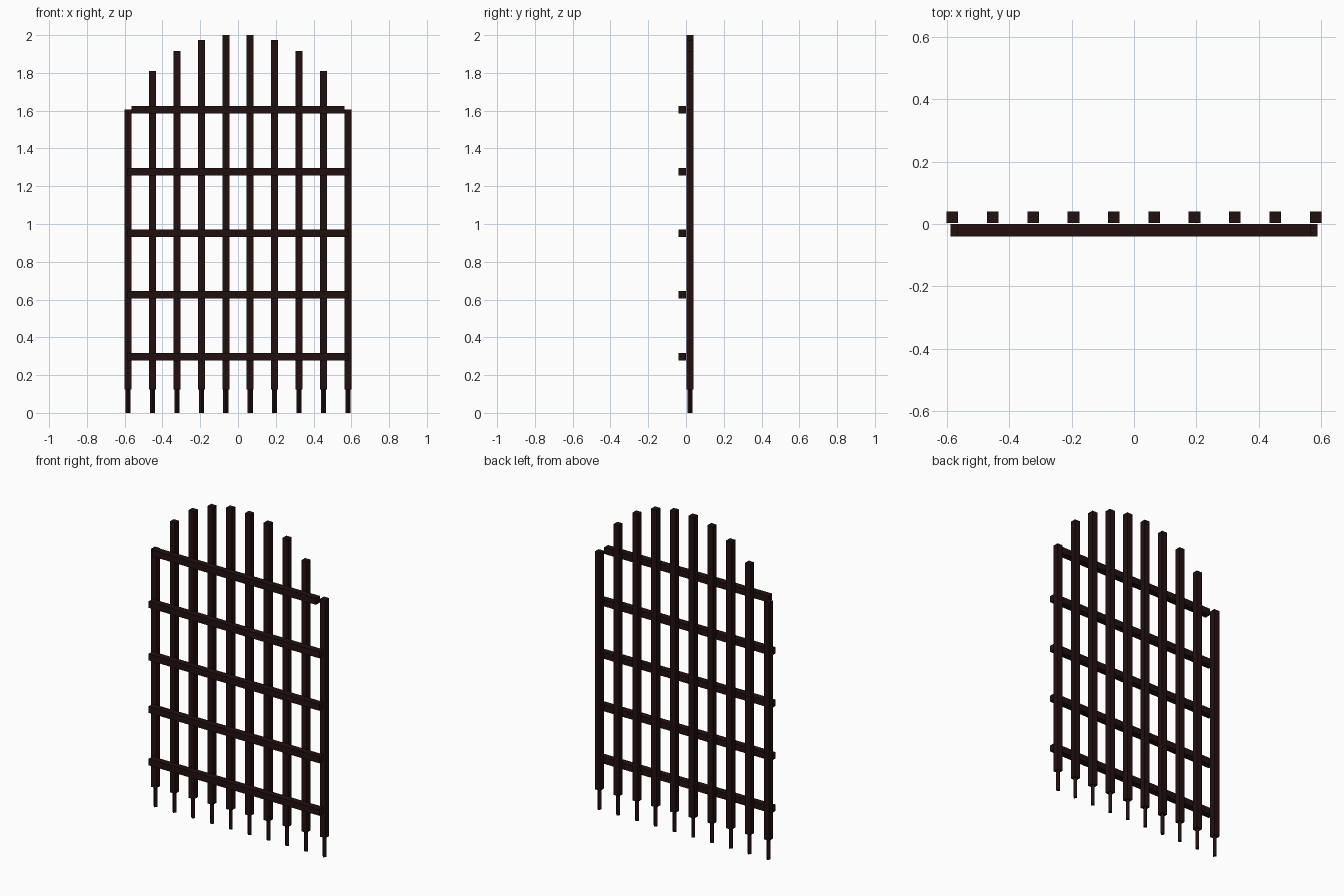
import bpy
from math import pi

if "Cube" in bpy.data.objects:
    bpy.data.objects.remove(bpy.data.objects["Cube"])

iron = bpy.data.materials.new("dark_iron")
iron.use_nodes = True
iron.diffuse_color = (0.016, 0.005, 0.005, 1)
iron.node_tree.nodes["Principled BSDF"].inputs["Base Color"].default_value = iron.diffuse_color


def finish(name):
    obj = bpy.context.object
    obj.name = name
    obj.data.materials.append(iron)


def box(name, center, size):
    bpy.ops.mesh.primitive_cube_add(size=1, location=center)
    bpy.context.object.scale = size
    bpy.ops.object.transform_apply(location=False, rotation=False, scale=True)
    finish(name)


BAR = 0.037       # bar thickness
RAIL = 0.04       # rail thickness
SPACING = 0.1292
SPIKE = 0.125     # spike length below each bar
BAR_Y = 0.021

# Vertical bars under an arched top, each with a thin diamond spike at the foot
for i, top in enumerate([2.0, 1.975, 1.915, 1.81, 1.605]):
    for side, sign in (("left", 1), ("right", -1)):
        x = sign * (i + 0.5) * SPACING
        box(f"bar_{side}_{i + 1}", (x, BAR_Y, (SPIKE + top) / 2), (BAR, BAR, top - SPIKE))
        bpy.ops.mesh.primitive_cylinder_add(vertices=4, radius=0.0135, depth=SPIKE,
                                            location=(x, BAR_Y, SPIKE / 2))
        finish(f"spike_{side}_{i + 1}")

# Horizontal rails across the front, the top one shorter
for i in range(5):
    length = 1.13 if i == 4 else 1.176
    box(f"rail_{i + 1}", (0, -0.02, 0.298 + i * 0.3265), (length, RAIL, RAIL))
